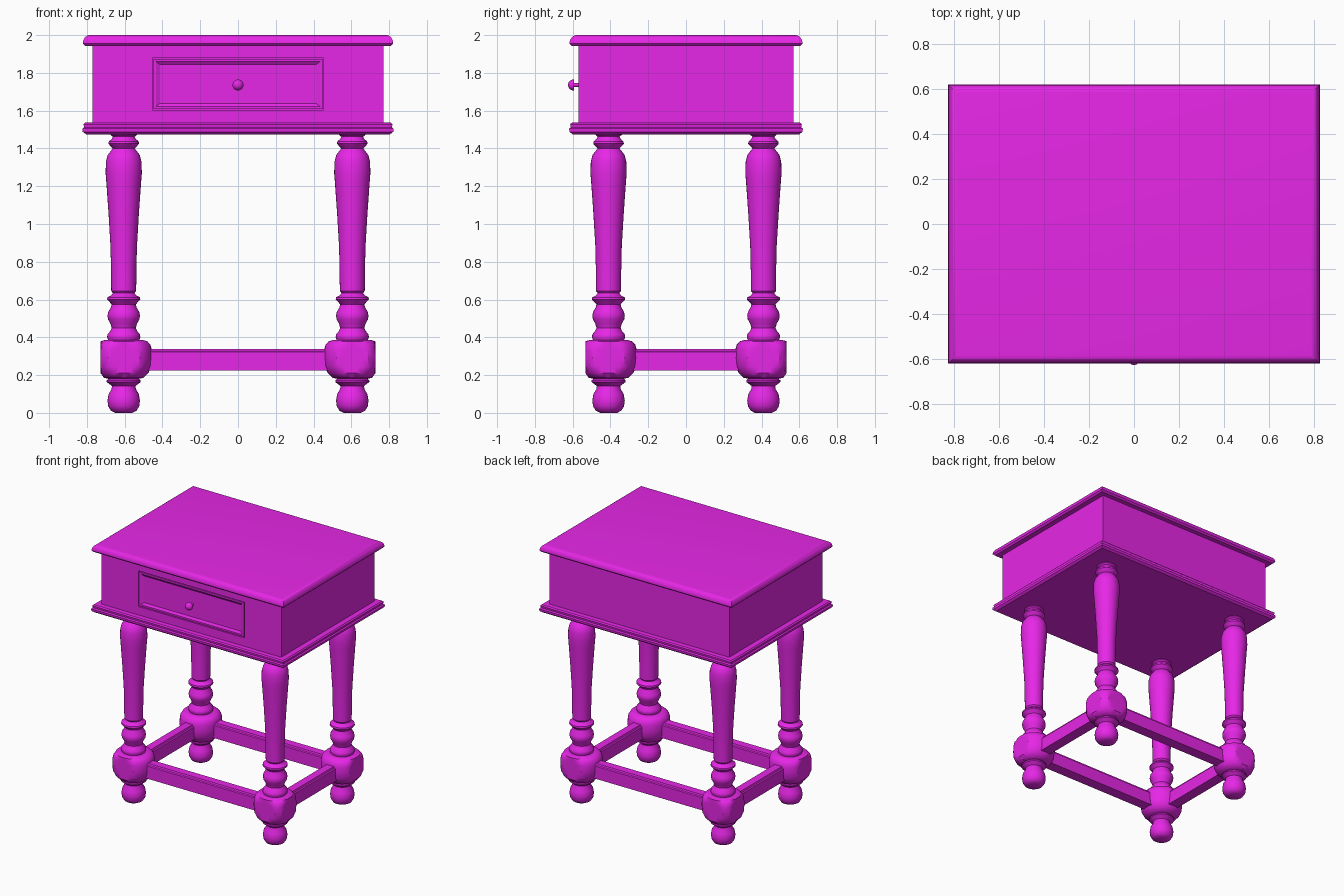
import bpy, bmesh
from math import sin, cos, pi

mat = bpy.data.materials.new("magenta")
mat.diffuse_color = (0.8, 0.02, 0.8, 1)


def loft(name, rings, angle=35):
    """Skin closed rings of points and cap both ends."""
    bm = bmesh.new()
    rows = [[bm.verts.new(p) for p in ring] for ring in rings]
    n = len(rows[0])
    for a, b in zip(rows, rows[1:]):
        for i in range(n):
            j = (i + 1) % n
            bm.faces.new((a[i], a[j], b[j], b[i]))
    bm.faces.new(rows[0][::-1])
    bm.faces.new(rows[-1])
    bmesh.ops.recalc_face_normals(bm, faces=bm.faces[:])
    me = bpy.data.meshes.new(name)
    bm.to_mesh(me)
    bm.free()
    ob = bpy.data.objects.new(name, me)
    bpy.context.collection.objects.link(ob)
    me.materials.append(mat)
    bpy.ops.object.select_all(action='DESELECT')
    ob.select_set(True)
    bpy.context.view_layer.objects.active = ob
    bpy.ops.object.shade_smooth_by_angle(angle=angle * pi / 180)
    return ob


def circle(r, n=32):
    return [(r * cos(2 * pi * i / n), r * sin(2 * pi * i / n)) for i in range(n)]


def slab(name, profile):
    """Rectangular moulding from (half x, half y, z) steps."""
    return loft(name, [[(-x, -y, z), (x, -y, z), (x, y, z), (-x, y, z)]
                       for x, y, z in profile])


# Table top with rounded edge
edge = [(0.77, 1.943), (0.81, 1.943)]
edge += [(0.785 + 0.037 * cos(t * pi / 14), 1.955 + 0.045 * sin(t * pi / 14)) for t in range(8)]
slab("table_top", [(x, x - 0.205, z) for x, z in edge])

# Base moulding under the case
base = [(0.805, 1.475), (0.822, 1.488), (0.824, 1.505), (0.815, 1.512),
        (0.818, 1.528), (0.81, 1.536), (0.77, 1.538)]
slab("base_moulding", [(x, x - 0.205, z) for x, z in base])

# Case with the stepped drawer front carved into its face
ZC = 1.741
case = [(0.77, 0.208, 0.57), (0.77, 0.208, -0.57), (0.4535, 0.138, -0.57),
        (0.4535, 0.138, -0.558), (0.447, 0.132, -0.558), (0.447, 0.132, -0.568),
        (0.435, 0.119, -0.568), (0.413, 0.103, -0.556)]
loft("case_and_drawer", [[(-x, y, ZC - h), (x, y, ZC - h), (x, y, ZC + h), (-x, y, ZC + h)]
                         for x, h, y in case], 20)

# Drawer knob with a domed head
knob = [(0.01, -0.55), (0.01, -0.592), (0.029, -0.592)]
knob += [(0.029 * cos(t * pi / 14), -0.595 - 0.03 * sin(t * pi / 14)) for t in range(7)]
loft("drawer_knob", [[(x, y, 1.736 + z) for x, z in circle(r, 24)] for r, y in knob])

# Turned legs, with corner blocks flattened on their outer sides
LX, LY = 0.605, 0.41
foot = [(0.045, 0), (0.068, 0.012), (0.082, 0.035), (0.086, 0.065), (0.08, 0.1),
        (0.065, 0.125), (0.062, 0.142), (0.075, 0.152), (0.09, 0.163), (0.09, 0.172), (0.07, 0.19)]
block = [(0.07, 0.178), (0.105, 0.186), (0.13, 0.21), (0.147, 0.245), (0.151, 0.29),
         (0.149, 0.335), (0.141, 0.362), (0.125, 0.379), (0.1, 0.386), (0.07, 0.387)]
shaft = [(0.08, 0.38), (0.088, 0.40), (0.086, 0.416), (0.072, 0.432), (0.064, 0.45),
         (0.07, 0.472), (0.083, 0.495), (0.086, 0.515), (0.082, 0.535), (0.068, 0.558),
         (0.064, 0.575), (0.076, 0.588), (0.088, 0.6), (0.086, 0.612), (0.066, 0.622),
         (0.057, 0.634), (0.066, 0.645), (0.067, 0.75), (0.07, 0.88), (0.08, 1.05),
         (0.092, 1.22), (0.096, 1.27), (0.094, 1.33), (0.085, 1.365), (0.07, 1.385),
         (0.058, 1.4), (0.07, 1.412), (0.081, 1.425), (0.079, 1.437), (0.064, 1.45),
         (0.058, 1.462), (0.07, 1.472), (0.07, 1.485)]
for sx, side in ((-1, "left"), (1, "right")):
    for sy, end in ((-1, "front"), (1, "back")):
        tag = f"{end}_{side}"
        for part, prof, lim in (("foot", foot, 9), ("leg_block", block, 0.122),
                                ("leg_shaft", shaft, 9)):
            loft(f"{tag}_{part}", [[(sx * (LX + min(x, lim)), sy * (LY + min(y, lim)), z)
                                    for x, y in circle(r)] for r, z in prof])

# Stretchers with a stepped top edge
section = [(-0.042, 0.225), (0.042, 0.225), (0.042, 0.322), (0.034, 0.327),
           (0.03, 0.339), (-0.03, 0.339), (-0.034, 0.327), (-0.042, 0.322)]
for s, a, b in ((-1, "front", "left"), (1, "back", "right")):
    loft(f"{a}_stretcher", [[(x, s * LY + w, z) for w, z in section] for x in (-LX, LX)], 20)
    loft(f"{b}_stretcher", [[(s * LX + w, y, z) for w, z in section] for y in (-LY, LY)], 20)
